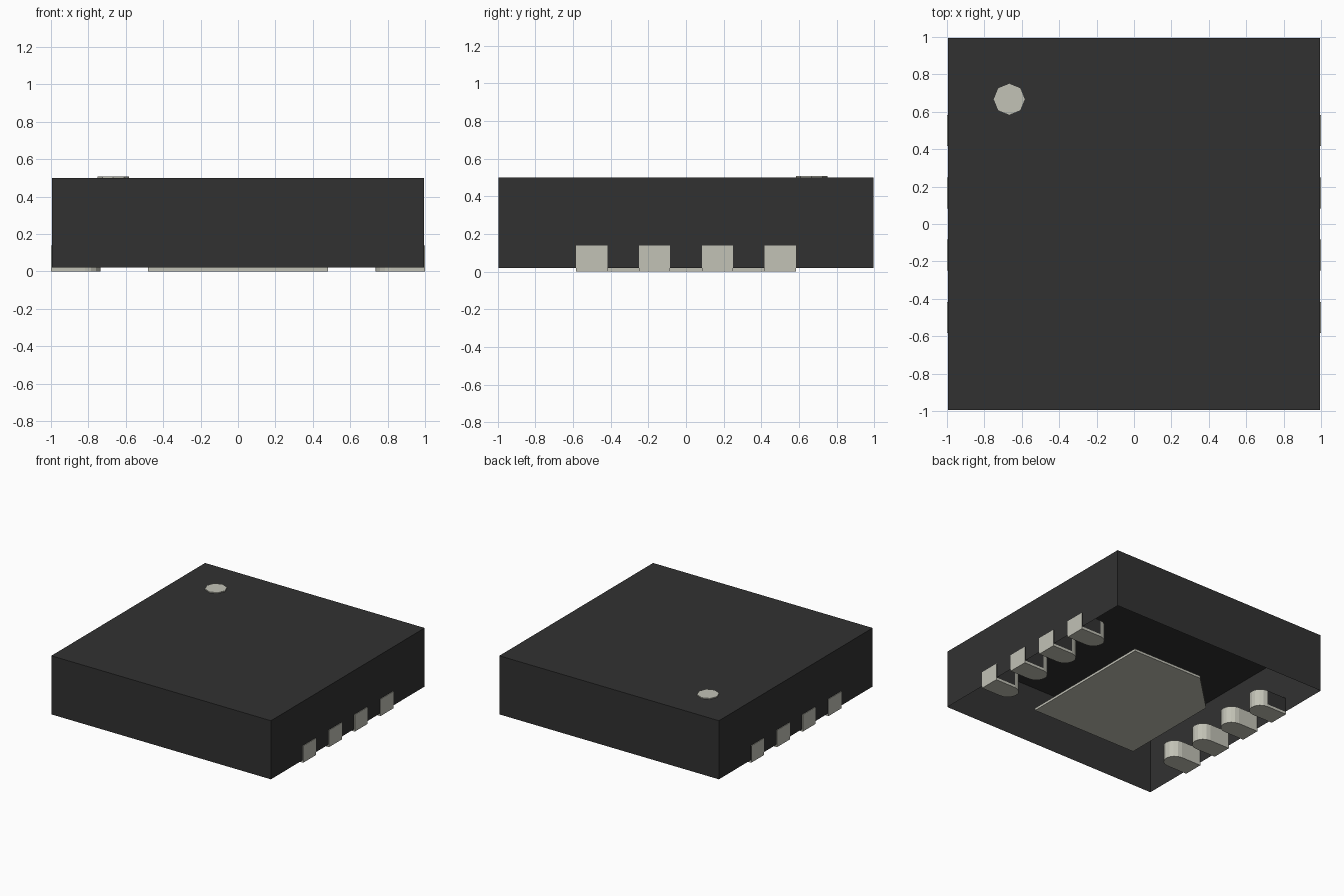
import bpy, bmesh, math

if "Cube" in bpy.data.objects:
    bpy.data.objects.remove(bpy.data.objects["Cube"], do_unlink=True)


def material(name, rgb):
    m = bpy.data.materials.new(name)
    m.use_nodes = True
    m.diffuse_color = (*rgb, 1)
    m.node_tree.nodes["Principled BSDF"].inputs["Base Color"].default_value = (*rgb, 1)
    return m


black = material("black plastic", (0.031, 0.031, 0.031))
metal = material("pale metal", (0.54, 0.54, 0.47))


def prism(name, outline, levels, mats, open_bottom=False, paint=None):
    """Extrude an anticlockwise xy outline through the given heights."""
    bm = bmesh.new()
    rings = [[bm.verts.new((x, y, z)) for x, y in outline] for z in levels]
    n = len(outline)
    for low, high in zip(rings, rings[1:]):
        for i in range(n):
            j = (i + 1) % n
            bm.faces.new((low[i], low[j], high[j], high[i]))
    bm.faces.new(rings[-1])
    if not open_bottom:
        bm.faces.new(rings[0][::-1])
    bm.normal_update()
    if paint:
        for f in bm.faces:
            f.material_index = paint(f)
    mesh = bpy.data.meshes.new(name)
    bm.to_mesh(mesh)
    bm.free()
    for m in mats:
        mesh.materials.append(m)
    obj = bpy.data.objects.new(name, mesh)
    bpy.context.collection.objects.link(obj)
    return obj


# Package body: a shell that is open underneath
B, Z0, Z1 = 0.995, 0.02, 0.5
prism("package_body", [(-B, -B), (B, -B), (B, B), (-B, B)], [Z0, Z1], [black], open_bottom=True)

# Orientation dot on the top
dot = [(-0.667 + 0.083 * math.cos(k * math.pi / 4),
        0.667 + 0.083 * math.sin(k * math.pi / 4)) for k in range(8)]
prism("orientation_dot", dot, [Z1, Z1 + 0.008], [metal], open_bottom=True)

# Thermal pad with one chamfered corner
prism("thermal_pad",
      [(-0.48, -0.583), (0.48, -0.583), (0.48, 0.583), (-0.16, 0.583), (-0.48, 0.27)],
      [0, Z0], [metal])

# Contacts: square outside, rounded inside, four on each side
R, INNER = 0.083, 0.735
for side, label in ((1, "left"), (-1, "right")):
    for row in range(4):
        cy = -0.5 + row / 3
        cx = INNER + R
        arc = [(cx + R * math.cos(a), R * math.sin(a))
               for a in (math.pi / 2 + k * math.pi / 8 for k in range(9))]
        plan = [(side * x, cy + side * y) for x, y in [(1.0, -R), (1.0, R)] + arc]

        # The straight back flank inside the body is plastic
        def flank(f, dark=(side > 0 or row == 3)):
            inside = f.calc_center_median().z > Z0 and f.normal.y > 0.99
            return 1 if dark and inside else 0

        prism(f"{label}_contact_{row + 1}", plan, [0, Z0, 0.138], [metal, black], paint=flank)
